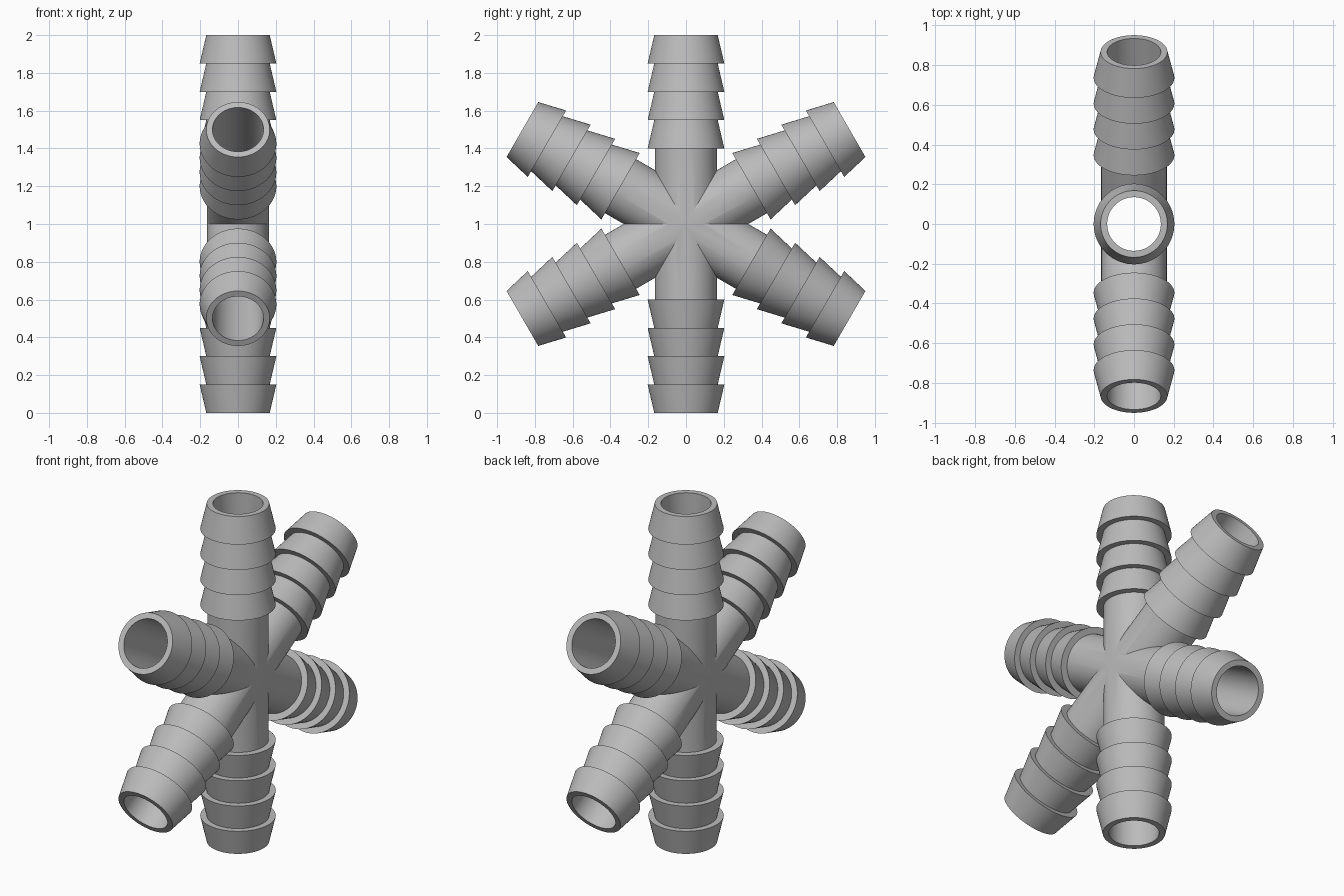
import bpy, bmesh, math
from mathutils import Matrix

SIDES = 64
TUBE, BARB, TIP, BORE = 0.165, 0.203, 0.168, 0.135
CENTRE = Matrix.Translation((0, 0, 1))

cube = bpy.data.objects.get("Cube")
if cube:
    bpy.data.objects.remove(cube, do_unlink=True)

grey = bpy.data.materials.new("plain_grey")
grey.use_nodes = True
colour = (0.5, 0.5, 0.5, 1)
grey.diffuse_color = colour
grey.node_tree.nodes["Principled BSDF"].inputs["Base Color"].default_value = colour


def lathe(name, profile, angle):
    """Closed solid turned about its own axis, tilted in the side plane."""
    bm = bmesh.new()
    turn = 2 * math.pi / SIDES
    rings = [[bm.verts.new((r * math.cos((i + 0.25) * turn), r * math.sin((i + 0.25) * turn), z))
              for i in range(SIDES)] for r, z in profile]
    for low, high in zip(rings, rings[1:]):
        for i in range(SIDES):
            j = (i + 1) % SIDES
            bm.faces.new((low[i], low[j], high[j], high[i]))
    bm.faces.new(rings[0][::-1])
    bm.faces.new(rings[-1])
    bmesh.ops.recalc_face_normals(bm, faces=bm.faces)
    mesh = bpy.data.meshes.new(name)
    bm.to_mesh(mesh)
    bm.free()
    mesh.materials.append(grey)
    obj = bpy.data.objects.new(name, mesh)
    obj.matrix_world = CENTRE @ Matrix.Rotation(angle, 4, 'X')
    bpy.context.collection.objects.link(obj)
    return obj


# Half profile: plain neck, then four barbs tapering towards the open end
half = [(TUBE, 0.4)]
for k in range(4):
    start = 0.4 + 0.15 * k
    half += [(BARB, start), (TIP, start + 0.15)]
pipe_profile = [(r, -z) for r, z in reversed(half)] + half
bore_profile = [(BORE, -1.1), (BORE, 1.1)]

# Three double-ended barbed pipes crossing at the centre, and their bores
angles = [math.radians(a) for a in (0, 60, 120)]
pipes = [lathe("barbed_pipe_connector", pipe_profile, a) for a in angles]
bores = [lathe("bore_cutter", bore_profile, a) for a in angles]
connector = pipes[0]
bpy.context.view_layer.update()

# Join the pipes, then hollow them
bpy.ops.object.select_all(action='DESELECT')
bpy.context.view_layer.objects.active = connector
connector.select_set(True)
helpers = [(p, 'UNION') for p in pipes[1:]] + [(b, 'DIFFERENCE') for b in bores]
for helper, operation in helpers:
    helper.hide_render = True
    mod = connector.modifiers.new(operation.lower(), 'BOOLEAN')
    mod.operation = operation
    mod.solver = 'EXACT'
    mod.object = helper
    bpy.ops.object.modifier_apply(modifier=mod.name)
for helper, _ in helpers:
    bpy.data.objects.remove(helper, do_unlink=True)

bpy.ops.object.shade_smooth_by_angle(angle=math.radians(25))
